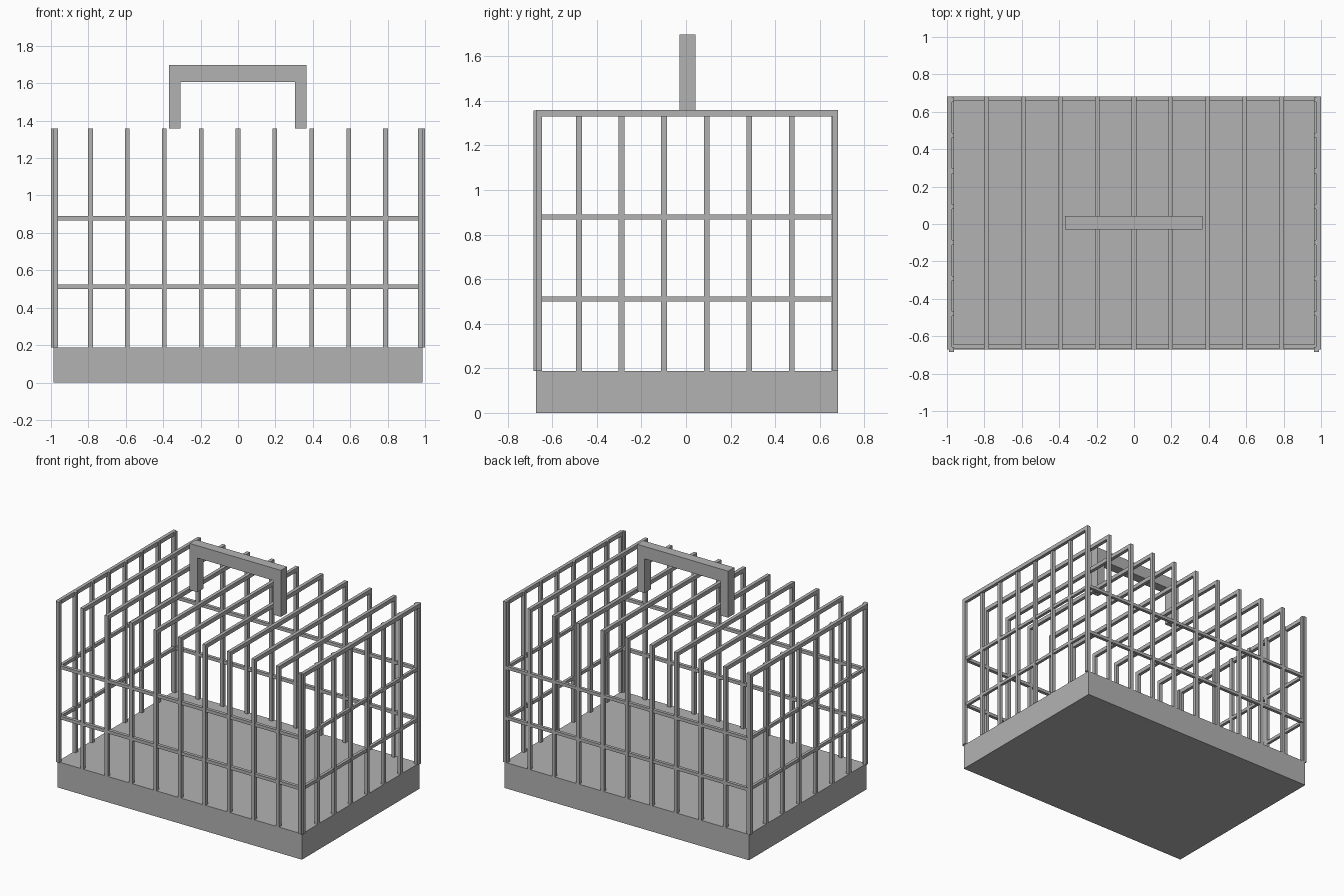
import bpy
import bmesh
from mathutils import Vector

cube = bpy.data.objects.get("Cube")
if cube:
    bpy.data.objects.remove(cube, do_unlink=True)

grey = bpy.data.materials.new("plain_grey")
grey.use_nodes = True
colour = (0.45, 0.45, 0.45, 1)
grey.diffuse_color = colour
grey.node_tree.nodes["Principled BSDF"].inputs["Base Color"].default_value = colour


def finish(name, bm):
    bmesh.ops.recalc_face_normals(bm, faces=bm.faces)
    mesh = bpy.data.meshes.new(name)
    bm.to_mesh(mesh)
    bm.free()
    mesh.materials.append(grey)
    obj = bpy.data.objects.new(name, mesh)
    bpy.context.collection.objects.link(obj)
    return obj


def box(name, x, y, z):
    """Box from (low, high) ranges on each axis."""
    bm = bmesh.new()
    bmesh.ops.create_cube(bm, size=1)
    for v in bm.verts:
        v.co = [(a + b) / 2 + c * (b - a) for c, (a, b) in zip(v.co, (x, y, z))]
    return finish(name, bm)


def arch(name, span, z, leg, beam, depth, along_x):
    """Upside-down U: two legs and a beam, extruded across its thickness."""
    (a, b), (lo, hi) = span, z
    outline = [(a, lo), (a, hi), (b, hi), (b, lo), (b - leg, lo),
               (b - leg, hi - beam), (a + leg, hi - beam), (a + leg, lo)]
    near, far = depth

    def point(s, h):
        return (s, near, h) if along_x else (near, s, h)
    bm = bmesh.new()
    face = bm.faces.new([bm.verts.new(point(s, h)) for s, h in outline])
    result = bmesh.ops.extrude_face_region(bm, geom=[face], use_keep_orig=True)
    shift = Vector((0, far - near, 0) if along_x else (far - near, 0, 0))
    moved = [g for g in result["geom"] if isinstance(g, bmesh.types.BMVert)]
    bmesh.ops.translate(bm, verts=moved, vec=shift)
    return finish(name, bm)


BASE_TOP, CAGE_TOP = 0.188, 1.358
FRONT, BACK = -0.672, 0.683
RAILS = {"lower": (0.5, 0.523), "upper": (0.867, 0.89)}

# Solid floor tray
box("base", (-0.986, 0.986), (FRONT, BACK), (0, BASE_TOP))

# Row of arched bars across the cage
for i in range(11):
    x = (i - 5) * 0.1972
    arch(f"arched_bar_{i + 1}", (FRONT, BACK), (BASE_TOP, CAGE_TOP),
         0.026, 0.029, (x - 0.0125, x + 0.0125), False)

# Upright rods and rails on both ends
for side, s in (("left", 1), ("right", -1)):
    xs = sorted((s * 0.963, s * 0.988))
    for i in range(8):
        y = -0.671 + i * 0.1908
        box(f"{side}_rod_{i + 1}", xs, (y - 0.0125, y + 0.0125),
            (BASE_TOP, CAGE_TOP - 0.001))
    for level, z in RAILS.items():
        box(f"{side}_{level}_rail", sorted((s * 0.965, s * 0.986)),
            (FRONT + 0.002, BACK - 0.002), z)

# Long rails on the front and back
for level, z in RAILS.items():
    box(f"front_{level}_rail", (-0.985, 0.985), (FRONT + 0.003, -0.645), z)
    box(f"back_{level}_rail", (-0.985, 0.985), (0.659, BACK - 0.001), z)

# Carrying handle
arch("handle", (-0.369, 0.366), (CAGE_TOP, 1.697), 0.062, 0.09, (-0.029, 0.042), True)
